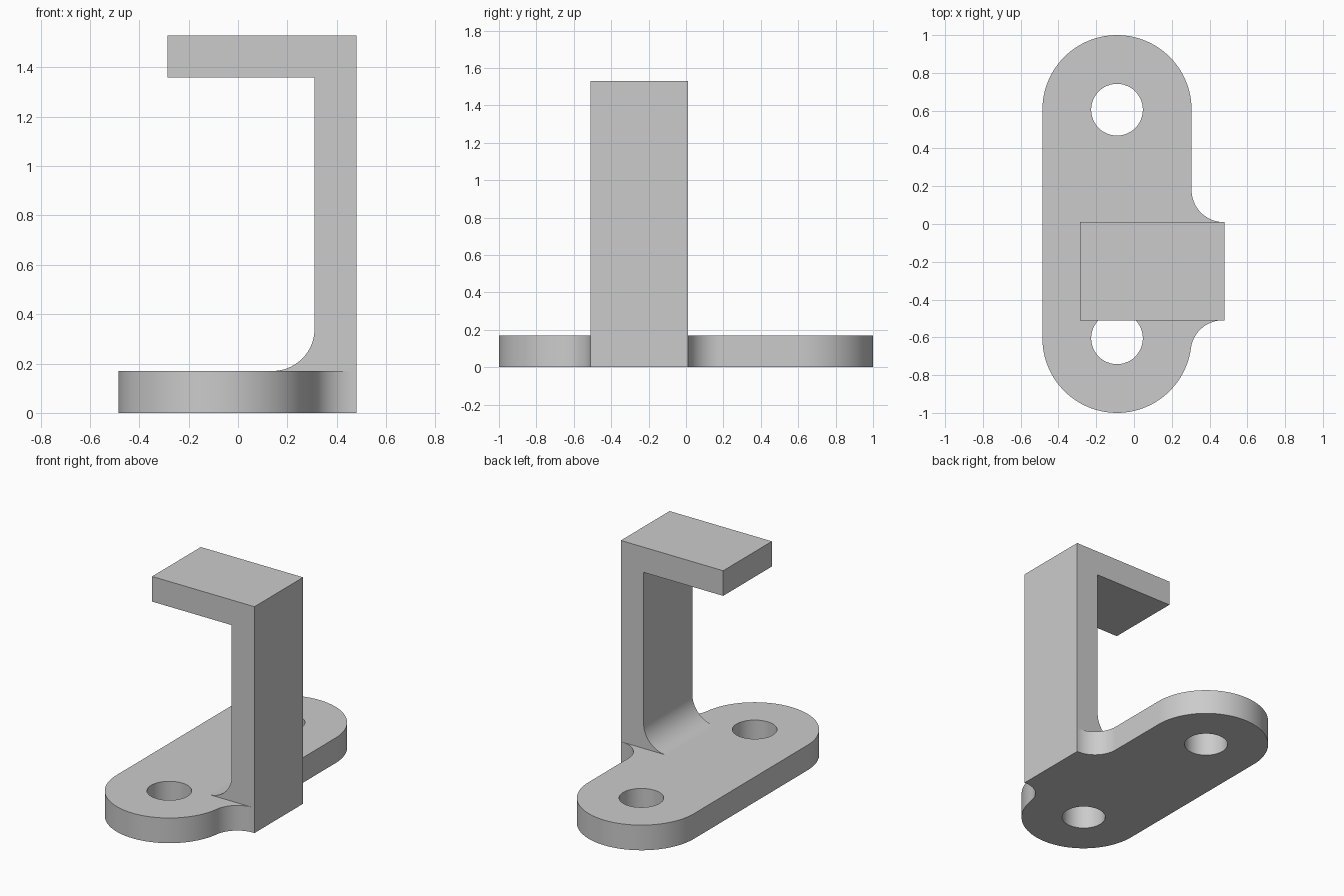
import bpy, bmesh
from math import pi, cos, sin, atan2, sqrt
from mathutils import Matrix

if "Cube" in bpy.data.objects:
    bpy.data.objects.remove(bpy.data.objects["Cube"], do_unlink=True)

THICK, FILLET = 0.17, 0.17
END_X, END_Y, END_R, HOLE_R = -0.09, 0.605, 0.395, 0.137
RIGHT, BACK, FRONT = 0.48, 0.01, -0.51   # limits of the tab and arm
HOOK_X, TOP = -0.285, 1.53

grey = bpy.data.materials.new("light_grey")
grey.use_nodes = True
colour = (0.6, 0.6, 0.6, 1)
grey.diffuse_color = colour
grey.node_tree.nodes["Principled BSDF"].inputs["Base Color"].default_value = colour


def arc(cx, cy, r, start, end, steps=24):
    """Points on an arc, from one angle to another."""
    angles = [start + (end - start) * i / steps for i in range(steps + 1)]
    return [(cx + r * cos(a), cy + r * sin(a)) for a in angles]


def extruded(name, loops, depth):
    """Solid made by extruding filled outlines, holes included, from z = 0."""
    curve = bpy.data.curves.new(name, "CURVE")
    curve.dimensions, curve.fill_mode, curve.extrude = "2D", "BOTH", depth / 2
    for loop in loops:
        spline = curve.splines.new("POLY")
        spline.points.add(len(loop) - 1)
        for point, (x, y) in zip(spline.points, loop):
            point.co = (x, y, 0, 1)
        spline.use_cyclic_u = True
    helper = bpy.data.objects.new(name + "_outline", curve)
    bpy.context.collection.objects.link(helper)
    bpy.context.view_layer.update()
    graph = bpy.context.evaluated_depsgraph_get()
    mesh = bpy.data.meshes.new_from_object(helper.evaluated_get(graph))
    bpy.data.objects.remove(helper)
    bm = bmesh.new()
    bm.from_mesh(mesh)
    bmesh.ops.translate(bm, verts=bm.verts, vec=(0, 0, depth / 2))
    bmesh.ops.remove_doubles(bm, verts=bm.verts, dist=0.0001)
    bmesh.ops.recalc_face_normals(bm, faces=bm.faces)
    bm.to_mesh(mesh)
    bm.free()
    mesh.materials.clear()
    mesh.materials.append(grey)
    obj = bpy.data.objects.new(name, mesh)
    bpy.context.collection.objects.link(obj)
    return obj


# Base plate: rounded ends, side tab with concave corners, two bolt holes
side = END_X + END_R
front_cy = FRONT - FILLET
drop = -END_Y - front_cy
front_cx = END_X + sqrt((END_R + FILLET) ** 2 - drop ** 2)
meet = atan2(-drop, front_cx - END_X)
outline = (
    arc(END_X, END_Y, END_R, 0, pi, 48)
    + arc(END_X, -END_Y, END_R, pi, 2 * pi + meet, 48)
    + arc(front_cx, front_cy, FILLET, pi + meet, pi / 2)[1:]
    + [(RIGHT, FRONT), (RIGHT, BACK)]
    + arc(side + FILLET, BACK + FILLET, FILLET, 1.5 * pi, pi)
)
holes = [arc(END_X, y, HOLE_R, 0, 2 * pi, 48)[:-1] for y in (END_Y, -END_Y)]
bracket = extruded("bracket", [outline] + holes, THICK)

# Hooked arm: drawn in x and z, then stood upright
inner = RIGHT - THICK
profile = (
    [(RIGHT, 0), (RIGHT, TOP), (HOOK_X, TOP), (HOOK_X, TOP - THICK), (inner, TOP - THICK)]
    + arc(inner - FILLET, THICK + FILLET, FILLET, 0, -pi / 2)
    + [(inner - FILLET, 0)]
)
arm = extruded("hooked_arm", [profile], BACK - FRONT)
arm.data.transform(Matrix.Translation((0, BACK, 0)) @ Matrix.Rotation(pi / 2, 4, "X"))

# Join plate and arm into one clean solid
union = bracket.modifiers.new("join_arm", "BOOLEAN")
union.operation, union.solver, union.object = "UNION", "EXACT", arm
bpy.ops.object.select_all(action="DESELECT")
bracket.select_set(True)
bpy.context.view_layer.objects.active = bracket
bpy.ops.object.modifier_apply(modifier=union.name)
bpy.data.objects.remove(arm, do_unlink=True)
bpy.ops.object.shade_smooth_by_angle(angle=pi / 6)
